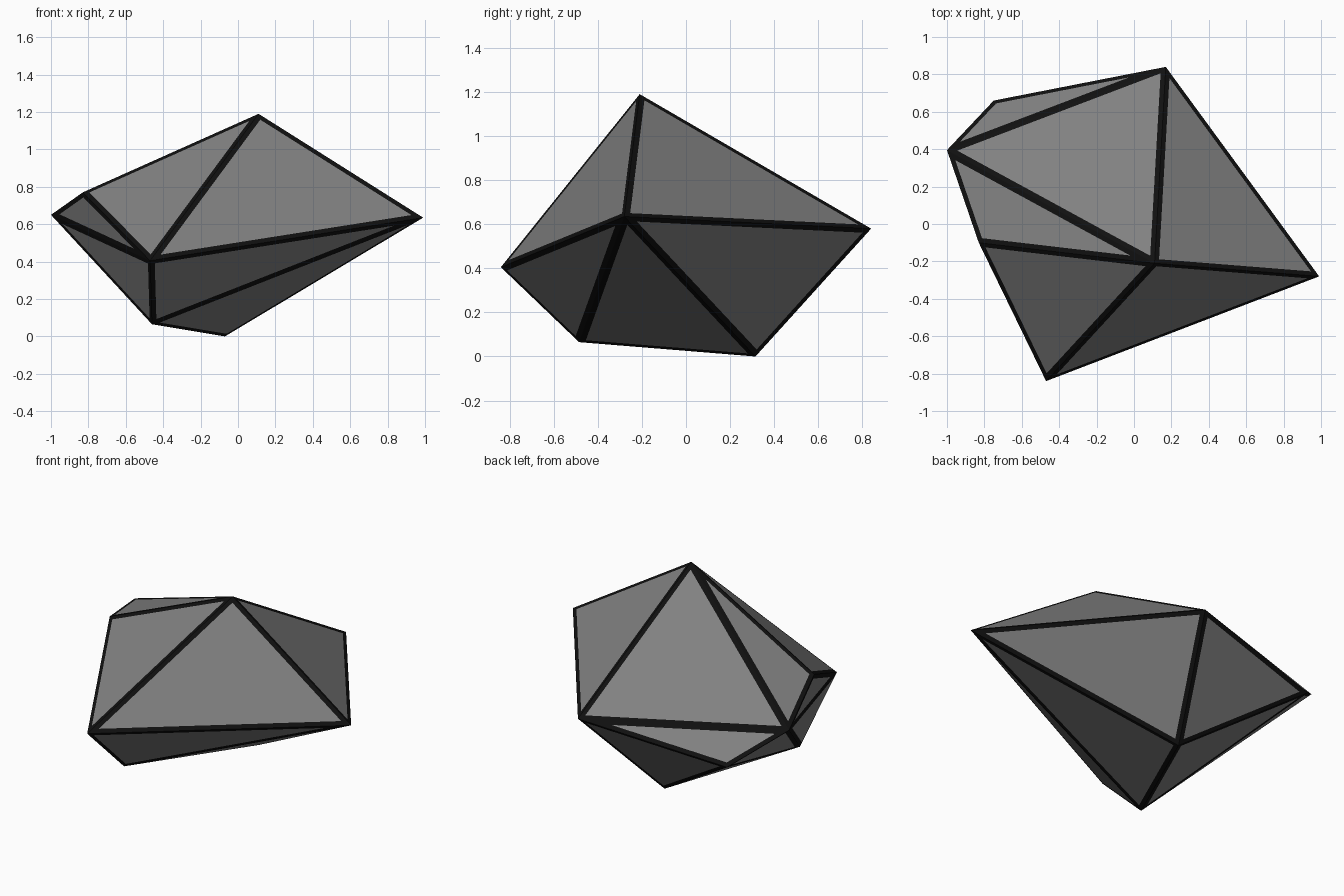
import bpy, bmesh

if "Cube" in bpy.data.objects:
    bpy.data.objects.remove(bpy.data.objects["Cube"])

def flat_material(name, shade):
    m = bpy.data.materials.new(name)
    m.diffuse_color = (shade, shade, shade, 1.0)
    m.use_nodes = True
    m.node_tree.nodes["Principled BSDF"].inputs["Base Color"].default_value = m.diffuse_color
    return m

# Corner points of the faceted stone
corners = [
    (0.11, -0.21, 1.19),   # peak
    (0.17, 0.84, 0.58),    # back
    (0.99, -0.28, 0.635),  # right
    (-0.47, -0.84, 0.405), # front
    (-0.83, -0.10, 0.77),  # left shoulder
    (-1.00, 0.395, 0.65),  # left
    (-0.75, 0.66, 0.45),   # back left
    (-0.46, -0.485, 0.065),# lower front
    (-0.07, 0.315, 0.0),   # base tip
]

# Convex faceted body
bm = bmesh.new()
for c in corners:
    bm.verts.new(c)
bmesh.ops.convex_hull(bm, input=bm.verts[:])
bmesh.ops.recalc_face_normals(bm, faces=bm.faces[:])

# Dark border strip around every facet
rims = bmesh.ops.inset_individual(bm, faces=bm.faces[:], thickness=0.026,
                                  use_even_offset=True)
for f in rims["faces"]:
    f.material_index = 1

mesh = bpy.data.meshes.new("faceted_stone")
bm.to_mesh(mesh)
bm.free()
mesh.materials.append(flat_material("stone_grey", 0.22))
mesh.materials.append(flat_material("edge_black", 0.005))
stone = bpy.data.objects.new("faceted_stone", mesh)
bpy.context.collection.objects.link(stone)
